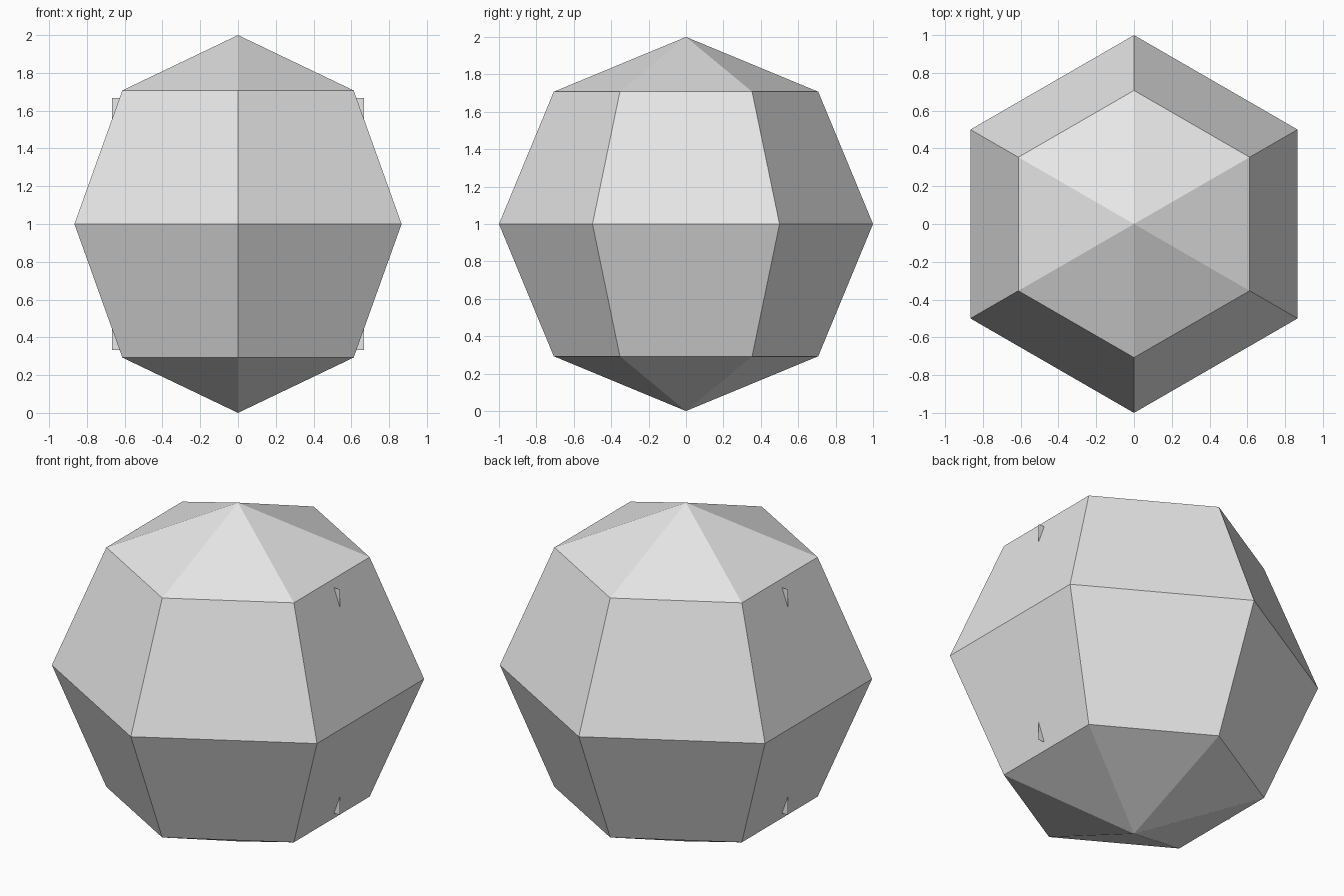
import bpy
import bmesh
import math
from mathutils import Matrix

if "Cube" in bpy.data.objects:
    bpy.data.objects.remove(bpy.data.objects["Cube"])

SIDES, RADIUS, CENTRE = 6, 1.0, 1.0

grey = bpy.data.materials.new("light grey")
grey.diffuse_color = (0.8, 0.8, 0.8, 1)
grey.use_nodes = True
grey.node_tree.nodes["Principled BSDF"].inputs["Base Color"].default_value = grey.diffuse_color


def finish(name, bm):
    mesh = bpy.data.meshes.new(name)
    bm.to_mesh(mesh)
    bm.free()
    mesh.materials.append(grey)
    obj = bpy.data.objects.new(name, mesh)
    bpy.context.collection.objects.link(obj)
    return obj


# Faceted ball: three six-sided rings between two poles, corners on the y axis
bm = bmesh.new()
rings = []
for latitude in (-45, 0, 45):
    a = math.radians(latitude)
    r, z = RADIUS * math.cos(a), CENTRE + RADIUS * math.sin(a)
    rings.append([bm.verts.new((r * math.sin(math.tau * i / SIDES),
                                -r * math.cos(math.tau * i / SIDES), z))
                  for i in range(SIDES)])
bottom = bm.verts.new((0, 0, CENTRE - RADIUS))
top = bm.verts.new((0, 0, CENTRE + RADIUS))
for i in range(SIDES):
    j = (i + 1) % SIDES
    bm.faces.new((bottom, rings[0][j], rings[0][i]))
    bm.faces.new((top, rings[2][i], rings[2][j]))
    for low, high in zip(rings, rings[1:]):
        bm.faces.new((low[i], low[j], high[j], high[i]))
bmesh.ops.recalc_face_normals(bm, faces=bm.faces)
finish("faceted_ball", bm)

# Upright square sheet inside the ball, its corners just poking through
bm = bmesh.new()
bmesh.ops.create_grid(bm, x_segments=1, y_segments=1, size=0.666,
                      matrix=Matrix.Translation((0, 0, CENTRE))
                      @ Matrix.Rotation(math.pi / 2, 4, 'X'))
finish("inner_sheet", bm)
